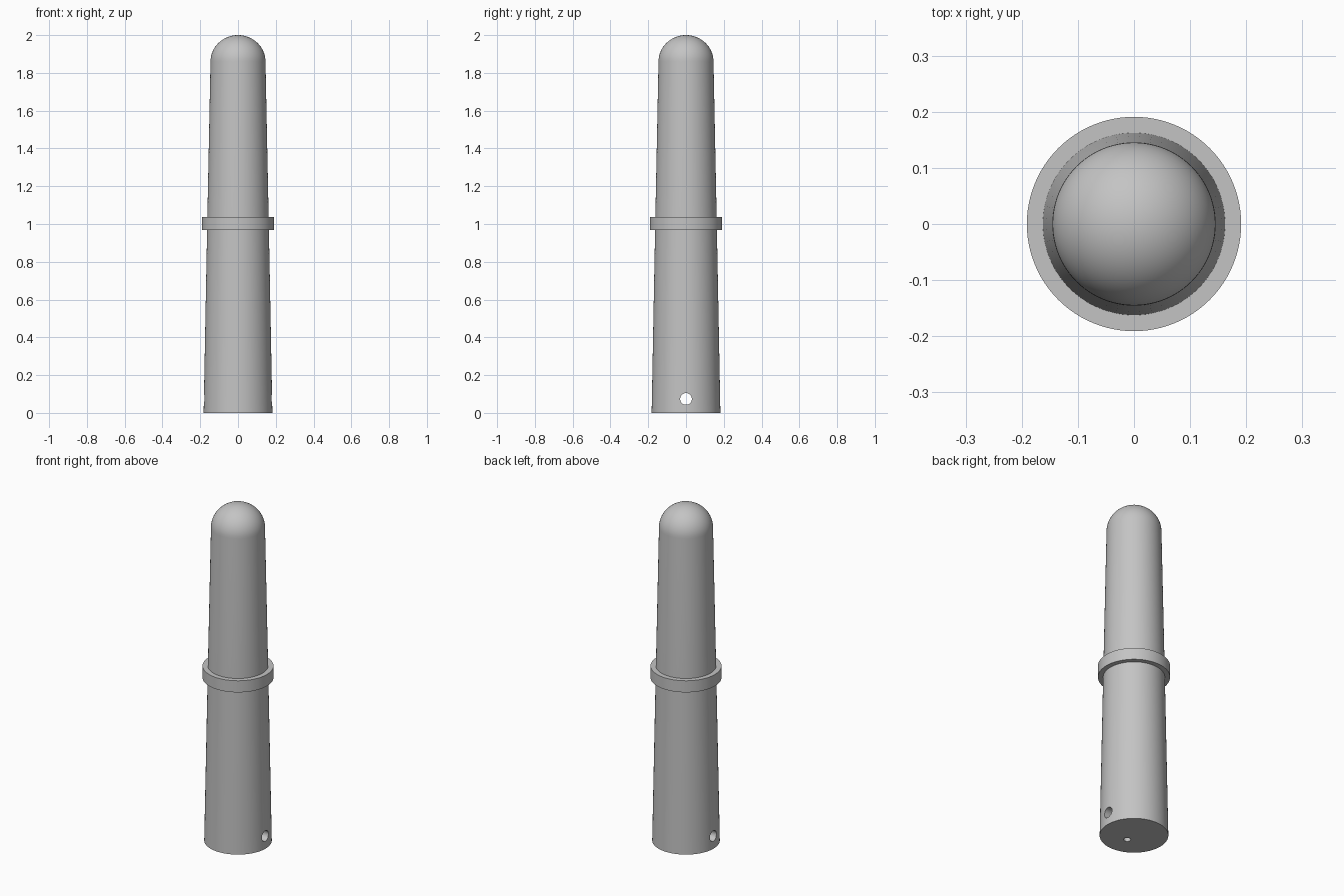
import bpy, bmesh, math
from mathutils import Matrix, Vector

default = bpy.data.objects.get("Cube")
if default:
    bpy.data.objects.remove(default, do_unlink=True)

SIDES = 96

steel = bpy.data.materials.new("grey_steel")
steel.use_nodes = True
colour = (0.55, 0.55, 0.55, 1)
steel.diffuse_color = colour
steel.node_tree.nodes["Principled BSDF"].inputs["Base Color"].default_value = colour


def add_object(name, bm):
    bmesh.ops.recalc_face_normals(bm, faces=bm.faces)
    mesh = bpy.data.meshes.new(name)
    bm.to_mesh(mesh)
    bm.free()
    obj = bpy.data.objects.new(name, mesh)
    bpy.context.collection.objects.link(obj)
    mesh.materials.append(steel)
    return obj


def lathe(name, profile, closed=False):
    """Spin (radius, height) points around z."""
    bm = bmesh.new()
    verts = [bm.verts.new((r, 0, z)) for r, z in profile]
    pairs = list(zip(verts, verts[1:]))
    if closed:
        pairs.append((verts[-1], verts[0]))
    edges = [bm.edges.new(p) for p in pairs]
    bmesh.ops.spin(bm, geom=verts + edges, cent=(0, 0, 0), axis=(0, 0, 1),
                   angle=math.tau, steps=SIDES, use_duplicate=False)
    bmesh.ops.remove_doubles(bm, verts=bm.verts, dist=0.0001)
    return add_object(name, bm)


def drill(target, name, radius, depth, matrix):
    """Cut a round hole through the target."""
    bm = bmesh.new()
    bmesh.ops.create_cone(bm, cap_ends=True, segments=32, radius1=radius,
                          radius2=radius, depth=depth, matrix=matrix)
    cutter = add_object(name, bm)
    cutter.hide_render = True
    mod = target.modifiers.new(name, "BOOLEAN")
    mod.operation = "DIFFERENCE"
    mod.solver = "EXACT"
    mod.object = cutter
    bpy.context.view_layer.objects.active = target
    bpy.ops.object.modifier_apply(modifier=mod.name)
    bpy.data.objects.remove(cutter, do_unlink=True)


def smooth(obj):
    bpy.ops.object.select_all(action="DESELECT")
    obj.select_set(True)
    bpy.context.view_layer.objects.active = obj
    bpy.ops.object.shade_smooth_by_angle(angle=math.radians(30))


# Tapered pin with a domed tip
tip_r, tip_z, dome_h, steps = 0.1455, 1.86, 0.14, 16
profile = [(0, 0), (0.182, 0), (0.163, 1.0)]
for i in range(steps + 1):
    a = math.pi / 2 * i / steps
    profile.append((tip_r * math.cos(a), tip_z + dome_h * math.sin(a)))
pin = lathe("tapered_pin", profile)

# Cross hole near the foot and a small blind hole in the base
drill(pin, "cross_hole", 0.031, 1,
      Matrix.Translation((0, 0, 0.074)) @ Matrix.Rotation(math.pi / 2, 4, "Y"))
drill(pin, "base_hole", 0.019, 0.4, Matrix.Translation((0, -0.056, 0)))
smooth(pin)

# Collar around the middle
collar = lathe("collar", [(0.15, 0.968), (0.191, 0.968), (0.191, 1.037), (0.15, 1.037)],
               closed=True)
smooth(collar)
